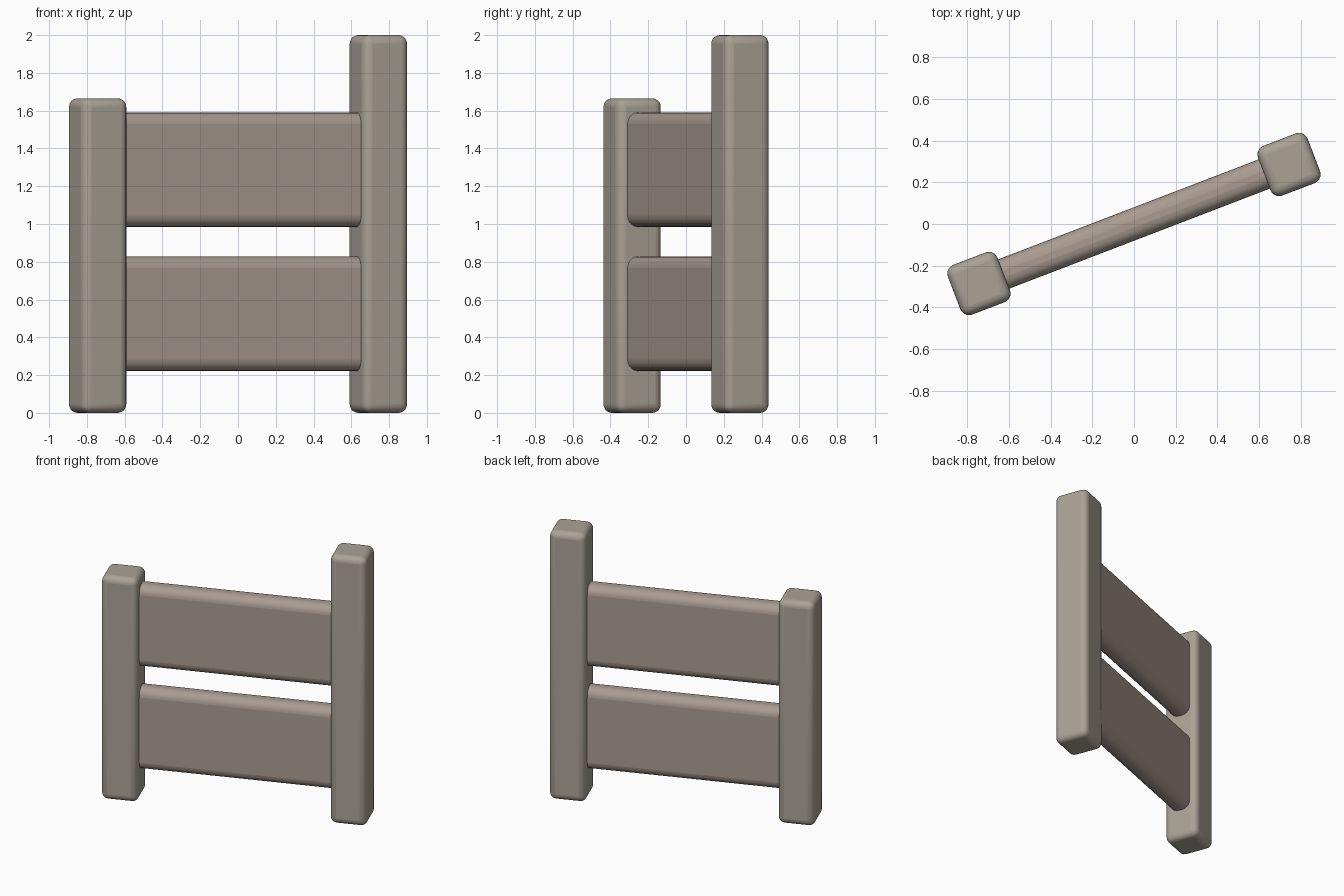
import bpy
from math import radians, cos, sin

if "Cube" in bpy.data.objects:
    bpy.data.objects.remove(bpy.data.objects["Cube"])

ANGLE = radians(21)
HALF_SPAN = 0.796      # distance from middle to post centre, along the fence
POST = 0.255           # post side
RAIL = 0.15            # rail thickness


def wood(name, colour):
    mat = bpy.data.materials.new(name)
    mat.diffuse_color = colour
    mat.use_nodes = True
    mat.node_tree.nodes["Principled BSDF"].inputs["Base Color"].default_value = mat.diffuse_color
    return mat


def rounded_box(name, along, z0, z1, length, depth, radius, mat, only_long=False):
    """Rounded box standing between z0 and z1, at a distance along the fence line."""
    bpy.ops.mesh.primitive_cube_add(size=1)
    ob = bpy.context.object
    ob.name = name
    ob.scale = (length, depth, z1 - z0)
    bpy.ops.object.transform_apply(location=False, rotation=False, scale=True)
    ob.location = (along * cos(ANGLE), along * sin(ANGLE), (z0 + z1) / 2)
    ob.rotation_euler.z = ANGLE
    bevel = ob.modifiers.new("Rounding", 'BEVEL')
    bevel.width = radius
    bevel.segments = 5
    if only_long:
        # round only the edges running along the rail
        weights = ob.data.attributes.new("bevel_weight_edge", 'FLOAT', 'EDGE')
        for e in ob.data.edges:
            a, b = (ob.data.vertices[i].co for i in e.vertices)
            weights.data[e.index].value = 1.0 if abs(a.x - b.x) > 0.1 else 0.0
        bevel.limit_method = 'WEIGHT'
    ob.data.materials.append(mat)
    bpy.ops.object.shade_smooth_by_angle(angle=radians(40))
    return ob


post_wood = wood("post wood", (0.40, 0.36, 0.30, 1))
rail_wood = wood("rail wood", (0.40, 0.33, 0.28, 1))

# Posts: a short one on the left, a tall one on the right
rounded_box("short_post", -HALF_SPAN, 0, 1.665, POST, POST, 0.045, post_wood)
rounded_box("tall_post", HALF_SPAN, 0, 2.0, POST, POST, 0.045, post_wood)

# Rails: two wide boards let into the posts
rail_length = 2 * HALF_SPAN - POST + 0.06
for name, z0, z1 in (("lower_rail", 0.222, 0.828), ("upper_rail", 0.985, 1.59)):
    rounded_box(name, 0, z0, z1, rail_length, RAIL, 0.06, rail_wood, only_long=True)
